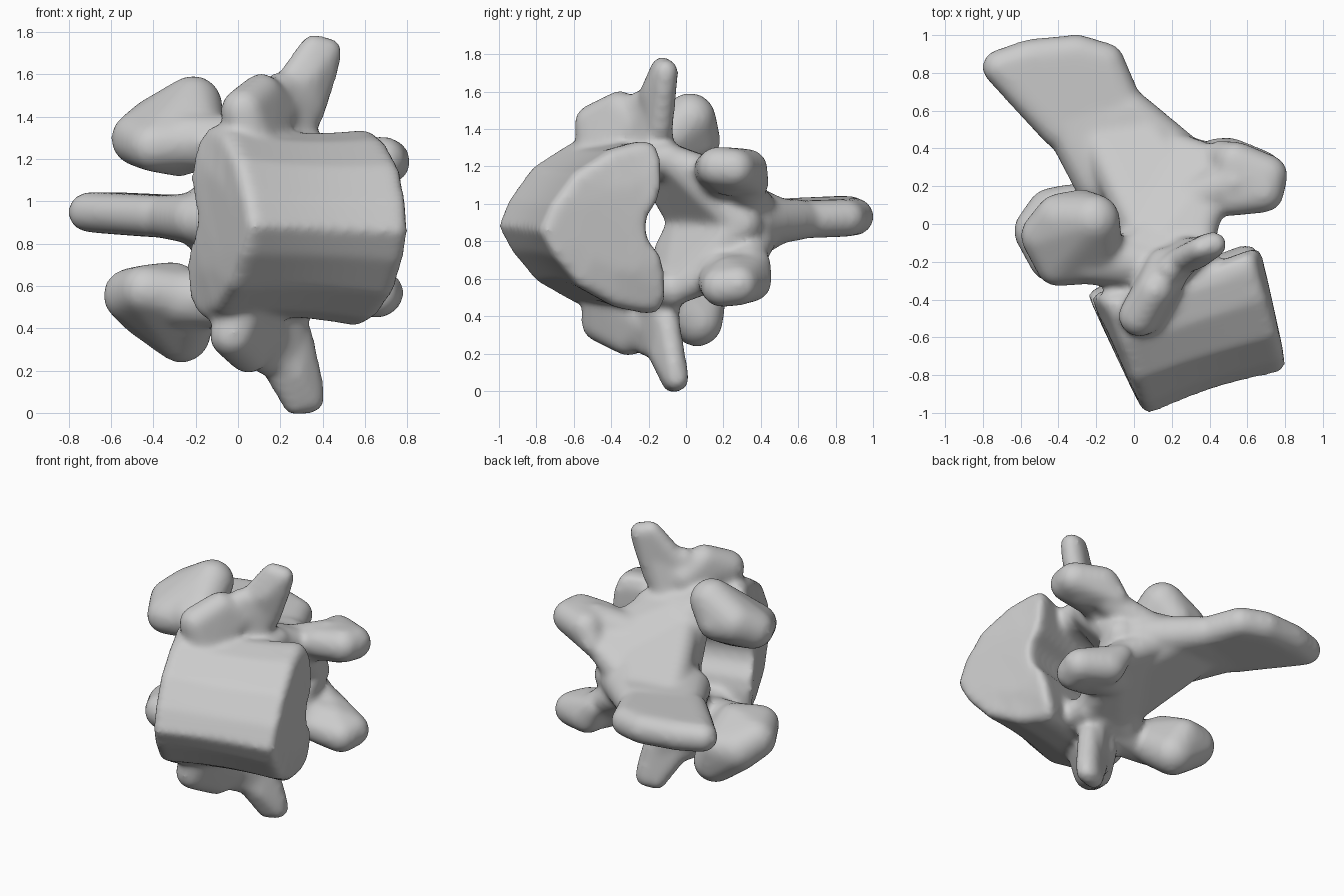
import bpy, bmesh, math
from mathutils import Vector

if "Cube" in bpy.data.objects:
    bpy.data.objects.remove(bpy.data.objects["Cube"])

bone = bpy.data.materials.new("pale grey bone")
bone.use_nodes = True
color = (0.6, 0.6, 0.6, 1)
bone.diffuse_color = color
bone.node_tree.nodes["Principled BSDF"].inputs["Base Color"].default_value = color

whole = bmesh.new()
scratch = bpy.data.meshes.new("scratch")


def place(x, y, h):
    """Place a point at height h from the slightly tilted plane of symmetry."""
    plane = 0.895 - 0.045 * (x - 0.2) + 0.015 * y
    return Vector((x + 0.05 * h, y - 0.035 * h, plane + h))


def add_part(part):
    bmesh.ops.recalc_face_normals(part, faces=part.faces[:])
    part.to_mesh(scratch)
    whole.from_mesh(scratch)
    part.free()


ball = bmesh.new()
bmesh.ops.create_icosphere(ball, subdivisions=3, radius=1)
directions = [v.co.copy() for v in ball.verts]
ball.free()


def hull(*balls, sides=(1, -1)):
    """Rounded solid wrapped around balls (x, y, h, radius), on each side."""
    for s in sides:
        part = bmesh.new()
        for x, y, h, r in balls:
            center = place(x, y, h * s)
            for d in directions:
                part.verts.new(center + d * r)
        result = bmesh.ops.convex_hull(part, input=part.verts[:])
        loose = set(result["geom_interior"] + result["geom_unused"])
        bmesh.ops.delete(part, geom=[v for v in loose if isinstance(v, bmesh.types.BMVert)],
                         context="VERTS")
        add_part(part)


# Centrum: heart-shaped section lofted between two slanting ends with rounded rims
half = [(0, 0), (.1, .14), (.3, .31), (.6, .43), (.85, .47), (.95, .46),
        (1, .39), (1, .24), (.97, .15), (.88, .07), (.86, 0)]
outline = half + [(u, -h) for u, h in half[-2:0:-1]]
keel_a, keel_b = Vector((0.06, -1.02)), Vector((0.81, -0.78))
back_a, back_b = Vector((-0.25, -0.36)), Vector((0.66, -0.11))
cap = [(0, .5), (0, .9), (.012, .96)]
loft = cap + [(i / 20, 1) for i in range(1, 20)] + [(1 - t, s) for t, s in reversed(cap)]
part = bmesh.new()
rings = []
for t, size in loft:
    waist = size * (1 - 0.07 * math.sin(math.pi * t))
    keel, back = keel_a.lerp(keel_b, t), back_a.lerp(back_b, t)
    ring = []
    for u, h in outline:
        p = keel.lerp(back, 0.55 + (u - 0.55) * waist)
        h *= waist
        ring.append(part.verts.new(place(p.x + (1 - 2 * t) * 1.5 * h ** 4, p.y, h)))
    rings.append(ring)
for a, b in zip(rings, rings[1:]):
    for j in range(len(a)):
        k = (j + 1) % len(a)
        part.faces.new((a[j], a[k], b[k], b[j]))
part.faces.new(rings[0])
part.faces.new(rings[-1])
add_part(part)

# Pedicles joining the centrum to the arch
hull((-.02, -.32, .33, .1), (.35, -.24, .33, .09), (.05, -.12, .34, .11), (.33, -.1, .35, .09))

# Sloping roof of the arch, leaving a narrow canal beneath
hull((0, -.13, .36, .1), (.34, -.08, .36, .08), (.02, .04, 0, .13), (.36, .3, 0, .11),
     (.05, -.08, .16, .1))

# Broad back of the arch, spreading towards the rear articular processes
hull((.05, -.17, .36, .1), (.32, -.07, .34, .09), (.45, .32, .2, .09),
     (.15, .41, .04, .1), (-.05, .15, .04, .12))
hull((.06, -.1, .3, .1), (.33, .15, .22, .09), (-.2, .45, .02, .1), (.05, .5, .02, .1))

# Spinous process: root and broad blade
hull((-.38, .52, 0, .1), (-.02, .6, 0, .11), (-.2, .22, 0, .12), (.25, .35, 0, .13),
     (0, .12, 0, .14), sides=(1,))
hull((-.71, .83, 0, .095), (-.55, .88, 0, .1), (-.3, .905, 0, .1), (-.15, .86, 0, .1),
     (-.4, .5, 0, .1), (-.04, .6, 0, .1), sides=(1,))

# Transverse processes: flared root and flat tip
hull((.25, -.15, .42, .1), (.1, -.26, .46, .11), (.16, -.22, .64, .075), (.3, -.12, .64, .07))
hull((.18, -.19, .62, .07), (.31, -.12, .52, .07), (.31, -.1, .84, .06), (.38, -.08, .82, .07),
     (.3, -.14, .7, .075), (.38, -.09, .74, .06))

# Rib facets
hull((0, -.47, .53, .11), (.08, -.33, .61, .1), (.15, -.22, .52, .12), (.05, -.45, .38, .12))

# Forward articular processes and their necks
hull((-.49, -.05, .37, .13), (-.41, .04, .43, .14), (-.24, .04, .54, .14),
     (-.2, -.17, .37, .13), (-.42, -.2, .34, .12), (-.3, .08, .42, .12), (-.29, -.1, .31, .11))
hull((-.25, -.17, .37, .14), (.05, -.2, .37, .13))

# Rear articular processes and their necks
hull((.67, .18, .32, .11), (.69, .27, .31, .11), (.52, .34, .3, .11), (.5, .15, .3, .1),
     (.44, .38, .21, .07), (.58, .23, .27, .11))
hull((.52, .23, .29, .13), (.3, .14, .23, .12))

# Fuse the parts and soften their joins
mesh = bpy.data.meshes.new("vertebra")
whole.to_mesh(mesh)
whole.free()
bpy.data.meshes.remove(scratch)
mesh.materials.append(bone)
vertebra = bpy.data.objects.new("vertebra", mesh)
bpy.context.collection.objects.link(vertebra)
remesh = vertebra.modifiers.new("fuse", "REMESH")
remesh.mode = "VOXEL"
remesh.voxel_size = 0.02
remesh.use_smooth_shade = True
smooth = vertebra.modifiers.new("soften", "SMOOTH")
smooth.factor = 0.5
smooth.iterations = 12
